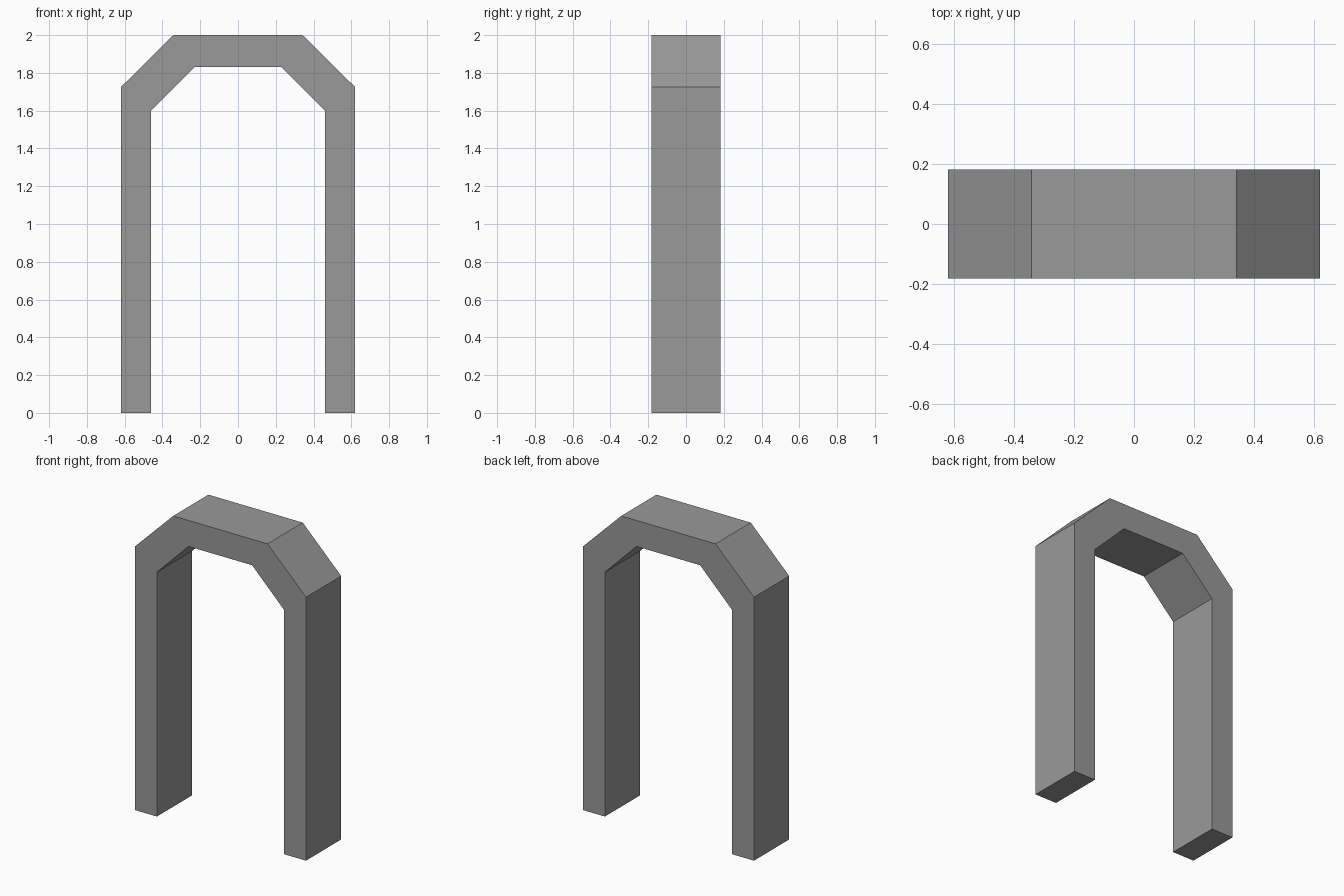
import bpy
import bmesh

cube = bpy.data.objects.get("Cube")
if cube:
    bpy.data.objects.remove(cube, do_unlink=True)

HALF_DEPTH = 0.182

# Flat grey stone
stone = bpy.data.materials.new("grey_stone")
stone.use_nodes = True
colour = (0.32, 0.32, 0.32, 1.0)
stone.diffuse_color = colour
stone.node_tree.nodes["Principled BSDF"].inputs["Base Color"].default_value = colour

# Right half of the outline, from foot to crown (x, z)
outer = [(0.62, 0.0), (0.62, 1.725), (0.342, 2.0)]
inner = [(0.46, 0.0), (0.46, 1.6), (0.23, 1.83)]


def full_span(half):
    """Mirror a half outline into a complete foot-to-foot path."""
    return half + [(-x, z) for x, z in reversed(half)]


# Arch: one closed profile, extruded through its depth
bm = bmesh.new()
profile = full_span(outer) + full_span(inner)[::-1]
front = bm.faces.new([bm.verts.new((x, -HALF_DEPTH, z)) for x, z in profile])
extruded = bmesh.ops.extrude_face_region(bm, geom=[front], use_keep_orig=True)
back_verts = [g for g in extruded["geom"] if isinstance(g, bmesh.types.BMVert)]
bmesh.ops.translate(bm, verts=back_verts, vec=(0, 2 * HALF_DEPTH, 0))
bmesh.ops.recalc_face_normals(bm, faces=bm.faces)

mesh = bpy.data.meshes.new("arch")
bm.to_mesh(mesh)
bm.free()
mesh.materials.append(stone)
arch = bpy.data.objects.new("arch", mesh)
bpy.context.collection.objects.link(arch)
